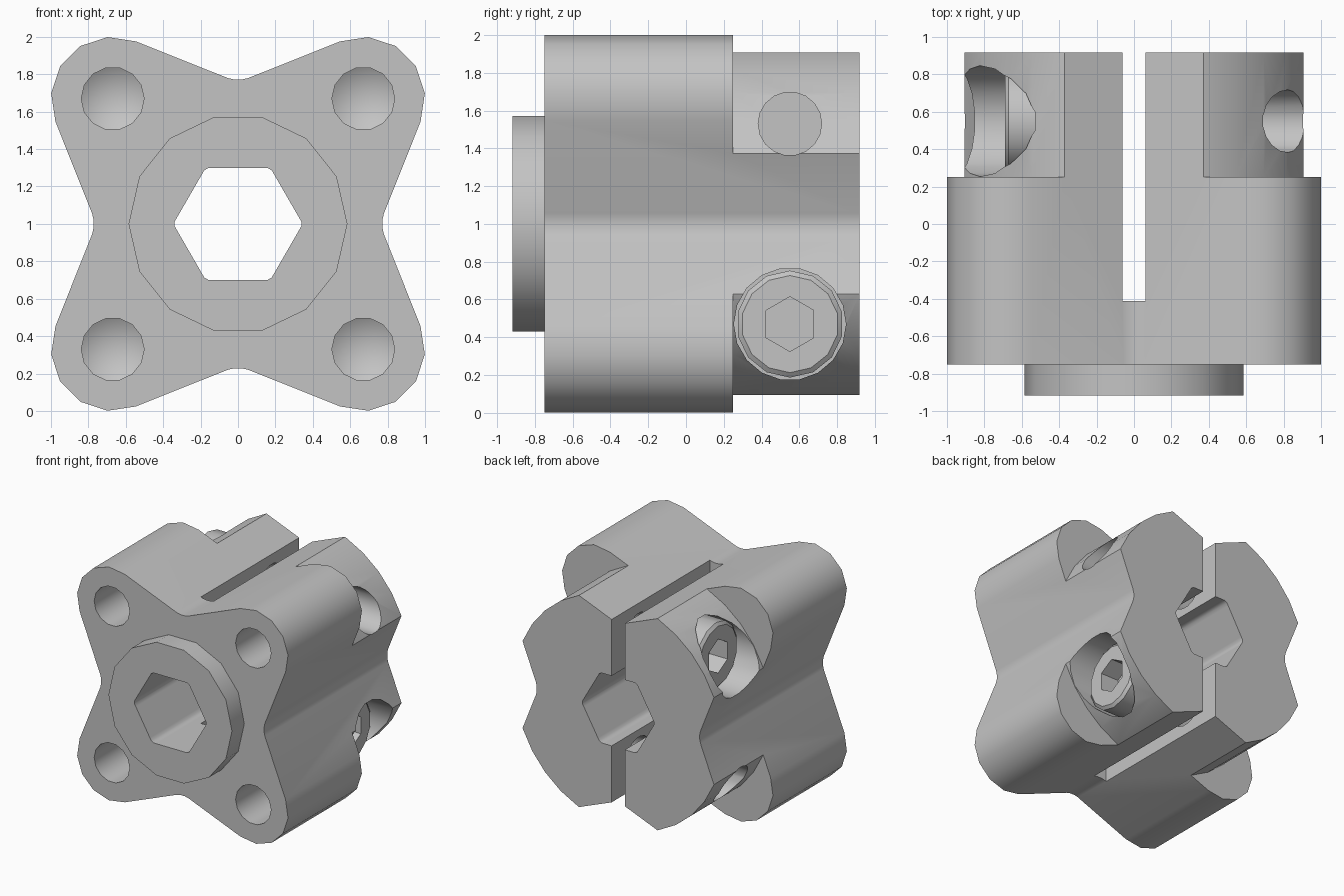
import bpy, bmesh
from math import cos, sin, pi, radians
from mathutils import Matrix, Vector

cube = bpy.data.objects.get("Cube")
if cube:
    bpy.data.objects.remove(cube, do_unlink=True)

metal = bpy.data.materials.new("grey metal")
metal.use_nodes = True
GREY = (0.55, 0.55, 0.55, 1)
metal.diffuse_color = GREY
metal.node_tree.nodes["Principled BSDF"].inputs["Base Color"].default_value = GREY


def loft(name, rings):
    """Closed solid through rings of points, a single point makes a tip."""
    bm = bmesh.new()
    loops = [[bm.verts.new(p) for p in ring] for ring in rings]
    bm.faces.new(loops[0])
    for a, b in zip(loops, loops[1:]):
        n = len(a)
        for i in range(n):
            j = (i + 1) % n
            bm.faces.new((a[i], a[j], b[0]) if len(b) == 1 else (a[i], a[j], b[j], b[i]))
    if len(loops[-1]) > 1:
        bm.faces.new(loops[-1])
    bmesh.ops.recalc_face_normals(bm, faces=bm.faces)
    mesh = bpy.data.meshes.new(name)
    bm.to_mesh(mesh)
    bm.free()
    mesh.materials.append(metal)
    ob = bpy.data.objects.new(name, mesh)
    bpy.context.collection.objects.link(ob)
    return ob


def circle(r, n, x=0, z=0, turn=0):
    return [(x + r * cos(turn + 2 * pi * i / n), z + r * sin(turn + 2 * pi * i / n)) for i in range(n)]


def along_y(pts, y):
    return [(x, y, z + 1) for x, z in pts]


def prism(name, pts, y0, y1):
    return loft(name, [along_y(pts, y0), along_y(pts, y1)])


def turned(name, stations, n, side, turn=0):
    """Solid along x at a clamp screw axis; stations are (x, radius)."""
    return loft(name, [[(side * x, 0.55 + p, 1 - side * 0.53 + q) for p, q in circle(r, n, turn=turn)]
                       for x, r in stations])


def boolean(target, tool, operation="DIFFERENCE"):
    mod = target.modifiers.new("cut", "BOOLEAN")
    mod.operation, mod.solver, mod.object = operation, "EXACT", tool
    bpy.context.view_layer.objects.active = target
    bpy.ops.object.modifier_apply(modifier=mod.name)
    bpy.data.objects.remove(tool, do_unlink=True)


# Four-lobed outline: one quarter repeated by rotation
quarter = [(0.772, 0.02), (0.78, 0.055)]
quarter += [(0.67 + 0.33 * cos(a), 0.67 + 0.33 * sin(a))
            for a in (radians(-22 + 26.8 * i) for i in range(6))]
quarter += [(0.055, 0.78), (0.02, 0.772)]
outline = []
for k in range(4):
    turn = Matrix.Rotation(k * pi / 2, 2)
    outline += [tuple(turn @ Vector(p)) for p in quarter]
body = prism("clamp_body", outline, -0.75, 0.917)

# Round the lobes off on the rear half
ring = prism("ring_cutter", circle(1.7, 32), 0.25, 1.2)
boolean(ring, prism("ring_core", circle(0.98, 32), 0.1, 1.4))
boolean(body, ring)

# Round boss on the front
boolean(body, prism("boss", circle(0.585, 14), -0.917, -0.7), "UNION")

# Hexagonal shaft bore with rounded corners
bore = []
for k in range(6):
    a = k * pi / 3
    bore += [(0.29 * cos(a) + 0.05 * cos(a + t), 0.29 * sin(a) + 0.05 * sin(a + t))
             for t in (-pi / 4, -pi / 12, pi / 12, pi / 4)]
boolean(body, prism("bore_cutter", bore, -1.2, 1.2))

# Clamping slit
slit = [(-0.0625, -1.3), (0.0625, -1.3), (0.0625, 1.3), (-0.0625, 1.3)]
boolean(body, prism("slit_cutter", slit, -0.413, 1.2))

# Blind drilled holes in the front lobes
for sx in (-1, 1):
    for sz in (-1, 1):
        x, z = sx * 0.67, sz * 0.67
        pts = circle(0.168, 14, x, z)
        boolean(body, loft("drill_cutter", [along_y(pts, -1), along_y(pts, -0.15),
                                            along_y([(x, z)], -0.05)]))

# Cross holes and counterbores for the two opposed clamp screws
for side in (-1, 1):
    boolean(body, turned("cross_hole_cutter", [(-1.3, 0.168), (0.5, 0.168)], 18, side))
    boolean(body, turned("counterbore_cutter", [(0.36, 0.297), (1.3, 0.297)], 18, side))

parts = [body]
for side, label in ((-1, "right"), (1, "left")):
    # Socket screw head
    head = turned(label + "_screw_head", [(0.362, 0.283), (0.67, 0.283), (0.69, 0.257)], 14, side, pi / 14)
    boolean(head, turned("socket_cutter", [(0.52, 0.145), (0.8, 0.145)], 6, side, pi / 6))
    parts.append(head)

bpy.ops.object.select_all(action="DESELECT")
for ob in parts:
    ob.select_set(True)
bpy.context.view_layer.objects.active = body
bpy.ops.object.shade_smooth_by_angle(angle=radians(35))
